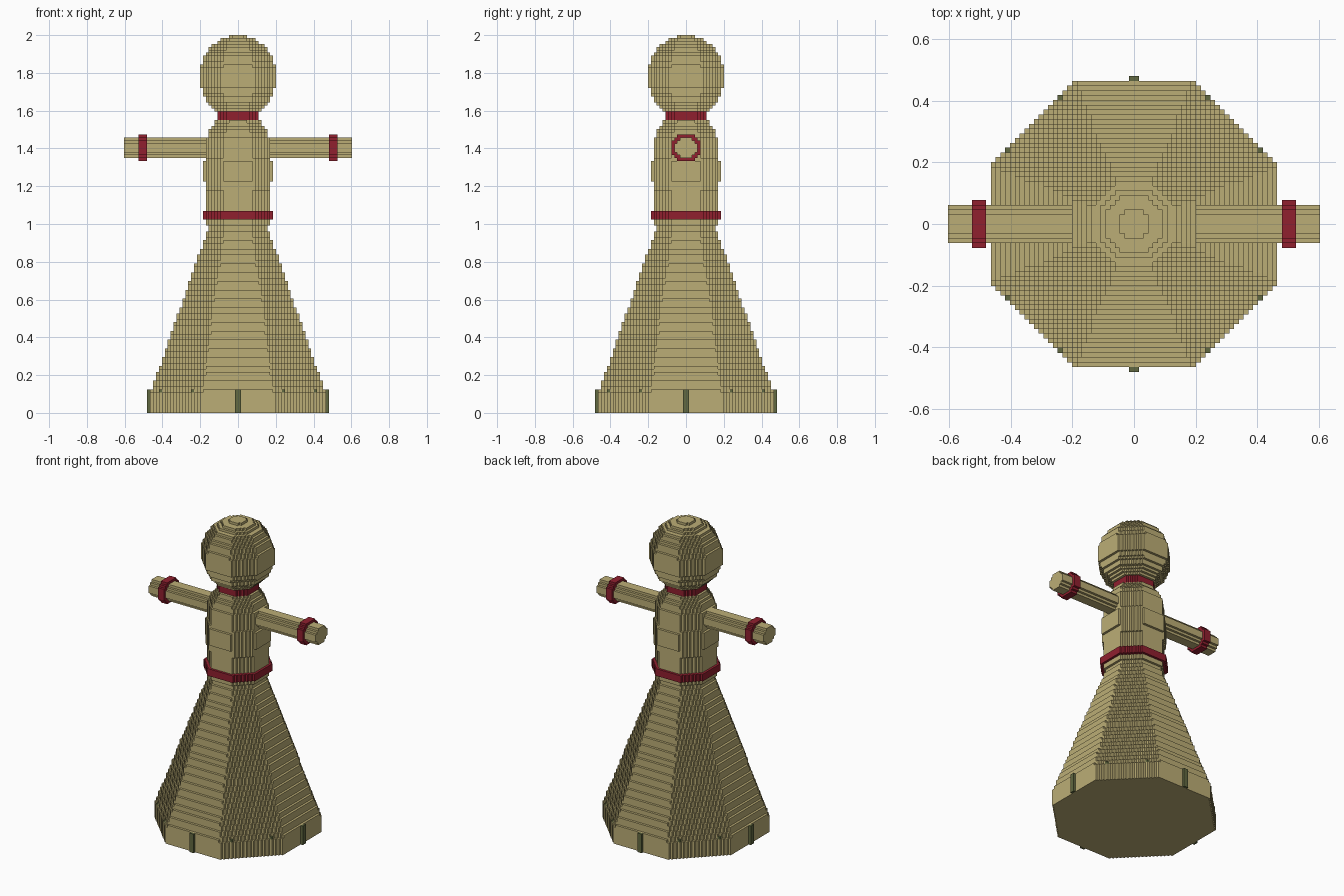
import bpy
import math

if "Cube" in bpy.data.objects:
    bpy.data.objects.remove(bpy.data.objects["Cube"])

C = 2 / 129            # cell size of the blocky style
DIAG = math.sqrt(2)


def material(name, rgb):
    m = bpy.data.materials.new(name)
    m.diffuse_color = (*rgb, 1)
    m.use_nodes = True
    m.node_tree.nodes["Principled BSDF"].inputs["Base Color"].default_value = m.diffuse_color
    return m


straw = material("straw", (0.50, 0.42, 0.18))
red = material("red ribbon", (0.28, 0.014, 0.028))
green = material("dark green", (0.12, 0.14, 0.052))

cells = {}             # (i, j, k) -> part name; earlier parts win


def octagon(r):
    """Cells (i, j) whose centres lie in an octagon of apothem r (in cells)."""
    n = math.ceil(r)
    for i in range(-n, n):
        for j in range(-n, n):
            a, b = abs(i + 0.5), abs(j + 0.5)
            if max(a, b) <= r and a + b <= r * DIAG:
                yield i, j


def lathe(part, k0, k1, radius):
    """Stack octagon layers; radius(z) is in units."""
    for k in range(k0, k1):
        for i, j in octagon(radius((k + 0.5) * C) / C):
            cells.setdefault((i, j, k), part)


def rod(part, i0, i1, r, mid=90):
    """Octagonal rod along x, mirrored to both sides."""
    n = math.ceil(r)
    for j in range(-n, n):
        for k in range(-n, n + 1):
            if max(abs(j + 0.5), abs(k)) <= r and abs(j + 0.5) + abs(k) <= r * DIAG:
                for i in range(i0, i1):
                    cells.setdefault((i, j, mid + k), part + "_right")
                    cells.setdefault((-1 - i, j, mid + k), part + "_left")


def profile(points):
    def f(z):
        for (z0, r0), (z1, r1) in zip(points, points[1:]):
            if z <= z1:
                return r0 + (r1 - r0) * (z - z0) / (z1 - z0)
        return points[-1][1]
    return f


# Ribbons at waist, neck and wrists
lathe("waist_ribbon", 66, 69, lambda z: 0.188)
lathe("neck_ribbon", 100, 103, lambda z: 0.11)
rod("wrist_ribbon", 31, 34, 4.75)

# Straw body
lathe("skirt", 0, 66, lambda z: max(min(0.466, 0.50 - 0.35 * z), 0.166 if z > 0.99 else 0))
lathe("torso", 69, 100, profile([(1.0, 0.166), (1.1, 0.17), (1.21, 0.177), (1.27, 0.187),
                                 (1.34, 0.177), (1.46, 0.164), (1.50, 0.147),
                                 (1.54, 0.12), (1.56, 0.105)]))
lathe("head", 100, 129,
      lambda z: 0.924 * math.sqrt(max(0, 0.22 ** 2 - (z - 1.78) ** 2)))
rod("arm", 8, 39, 3.75)

# Ring of twelve small ties around the hem
for n in range(12):
    x = round(30 * math.cos(n * math.pi / 6))
    y = round(30 * math.sin(n * math.pi / 6))
    for i in (x - 1, x):
        for j in (y - 1, y):
            for k in range(8):
                cells.setdefault((i, j, k), "hem_ties")


def build(part, mat):
    """Make a mesh of the outer faces of one part, merged into strips."""
    mine = {c for c, p in cells.items() if p == part}
    verts, faces, index = [], [], {}

    def vert(p):
        if p not in index:
            index[p] = len(verts)
            verts.append([v * C for v in p])
        return index[p]

    for axis in range(3):
        u, v = ((1, 2), (0, 2), (0, 1))[axis]      # strip axis u, width axis v
        for side in (0, 1):
            def step(c, a, d):
                c = list(c)
                c[a] += d
                return tuple(c)
            shown = {c for c in mine if step(c, axis, 2 * side - 1) not in cells}
            for c in shown:
                if step(c, u, -1) in shown:
                    continue
                end = c
                while end in shown:
                    end = step(end, u, 1)
                a = step(c, axis, side)
                b = step(end, axis, side)
                quad = [vert(a), vert(b), vert(step(b, v, 1)), vert(step(a, v, 1))]
                if (side == 1) == (axis == 1):     # outward winding
                    quad.reverse()
                faces.append(quad)
    mesh = bpy.data.meshes.new(part)
    mesh.from_pydata(verts, [], faces)
    mesh.materials.append(mat)
    bpy.context.collection.objects.link(bpy.data.objects.new(part, mesh))


for part in dict.fromkeys(cells.values()):
    build(part, red if "ribbon" in part else green if "ties" in part else straw)
